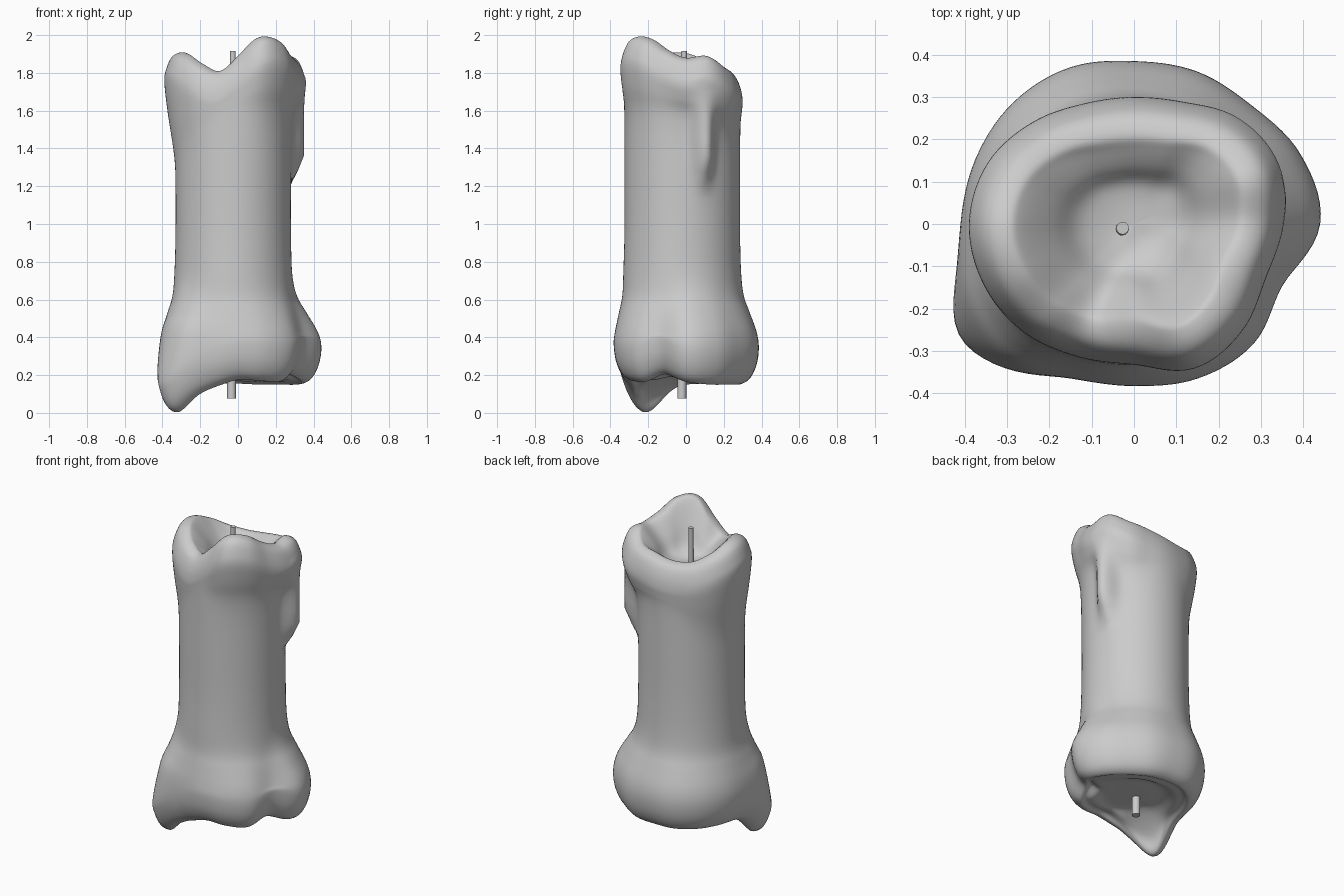
import bpy, bmesh, math
from mathutils import Vector

if "Cube" in bpy.data.objects:
    bpy.data.objects.remove(bpy.data.objects["Cube"])

N = 112      # segments around
SUB = 4      # spline steps between profile points

# Control values every 22.5 degrees, counter-clockwise from +x
RIM_R = [.353, .37, .352, .312, .30, .308, .34, .375, .39, .383, .365, .34, .332, .37, .36, .337]
RIM_Z = [1.88, 1.89, 1.835, 1.815, 1.80, 1.795, 1.81, 1.86, 1.905, 1.90, 1.85, 1.81, 1.89, 1.985, 1.98, 1.92]
LIP_Z = [1.54, 1.5, 1.48, 1.5, 1.5, 1.48, 1.42, 1.38, 1.36, 1.38, 1.45, 1.52, 1.56, 1.56, 1.56, 1.55]
BASE_R = [.44, .427, .395, .39, .385, .40, .405, .405, .41, .435, .455, .395, .383, .395, .40, .38]
BASE_Z = [.165, .15, .15, .15, .155, .155, .155, .155, .15, .125, .10, .14, .175, .17, .165, .205]


def catmull(p0, p1, p2, p3, t):
    return 0.5 * (2 * p1 + (p2 - p0) * t + (2 * p0 - 5 * p1 + 4 * p2 - p3) * t * t
                  + (3 * p1 - p0 - 3 * p2 + p3) * t ** 3)


def around(table, a):
    u = a / (2 * math.pi) * len(table)
    i = int(u)
    return catmull(*[table[(i + k) % len(table)] for k in (-1, 0, 1, 2)], u - i)


def bump(a, deg, width):
    d = (math.degrees(a) - deg + 180) % 360 - 180
    return math.exp(-(d / width) ** 2)


def smooth(lo, hi, v):
    t = min(1, max(0, (v - lo) / (hi - lo)))
    return t * t * (3 - 2 * t)


def mix(a, b, t):
    return a + (b - a) * t


def profile(a):
    """Section from underside centre, up the wall, over the rim, into the pool."""
    s = .305 - .025 * math.cos(a) - .02 * math.sin(a)
    R, zt, lip = around(RIM_R, a), around(RIM_Z, a), around(LIP_Z, a)
    B, zb = around(BASE_R, a), around(BASE_Z, a)
    foot = bump(a, 212, 14)             # low drip at the front left corner
    zb -= .106 * foot
    B += .04 * bump(a, 211, 13)
    inner = R - .125
    pts = [(0, .19), (.08, .19), (.17, .19), (B - .17, mix(.185, zb, .5)), (B - .125, zb + .012),
           (B - .09, zb), (B - .045, zb + .03), (B - .012, zb + .10), (B, zb + .19),
           (mix(s, B, .88 - .18 * foot), .43), (mix(s, B, .52 - .1 * foot), .53),
           (mix(s, B, .2), .62), (s + .006, .74),
           (s, .95), (s, 1.2), (mix(s, R, .12), lip), (mix(s, R, .7), mix(lip, zt - .13, .55)),
           (R, zt - .15), (R - .012, zt - .08), (R - .042, zt - .02), (R - .09, zt),
           (inner, zt - .018), (mix(inner, .06, .35), mix(zt, 1.69, .45)),
           (mix(inner, .06, .65), mix(zt, 1.69, .82)), (.06, 1.695), (0, 1.69)]
    vs = [Vector(p) for p in pts]
    out = []
    for i in range(len(vs) - 1):
        q = [vs[max(i - 1, 0)], vs[i], vs[i + 1], vs[min(i + 2, len(vs) - 1)]]
        for k in range(SUB):
            out.append(catmull(*q, k / SUB))
    # run of wax down the right side
    drip = bump(a, 18, 11)
    for v in out:
        if 1.1 < v.y < zt - .1 and v.x > .25:
            run = mix(s, .366, smooth(1.17, 1.36, v.y))
            v.x += max(0, run - v.x) * drip
    return out[1:]


def add_object(name, bm, angle):
    bmesh.ops.recalc_face_normals(bm, faces=bm.faces)
    me = bpy.data.meshes.new(name)
    bm.to_mesh(me)
    bm.free()
    ob = bpy.data.objects.new(name, me)
    bpy.context.collection.objects.link(ob)
    bpy.ops.object.select_all(action='DESELECT')
    ob.select_set(True)
    bpy.context.view_layer.objects.active = ob
    bpy.ops.object.shade_smooth_by_angle(angle=math.radians(angle))
    return ob


# Melted wax body
bm = bmesh.new()
rings = []
for i in range(N):
    a = 2 * math.pi * i / N
    rings.append([bm.verts.new((p.x * math.cos(a), p.x * math.sin(a), p.y)) for p in profile(a)])
under = bm.verts.new((0, 0, .19))
pool = bm.verts.new((0, 0, 1.69))
for i in range(N):
    A, C = rings[i], rings[(i + 1) % N]
    bm.faces.new((under, C[0], A[0]))
    bm.faces.new((pool, A[-1], C[-1]))
    for j in range(len(A) - 1):
        bm.faces.new((A[j], C[j], C[j + 1], A[j + 1]))
add_object("wax_body", bm, 80)

# Wick, tapering and leaning slightly
bm = bmesh.new()
bmesh.ops.create_cone(bm, cap_ends=True, segments=12, radius1=.024, radius2=.015, depth=1.84)
for v in bm.verts:
    t = (v.co.z + .92) / 1.84
    v.co += Vector((mix(-.034, -.027, t), mix(-.022, -.01, t), .995))
add_object("wick", bm, 40)
